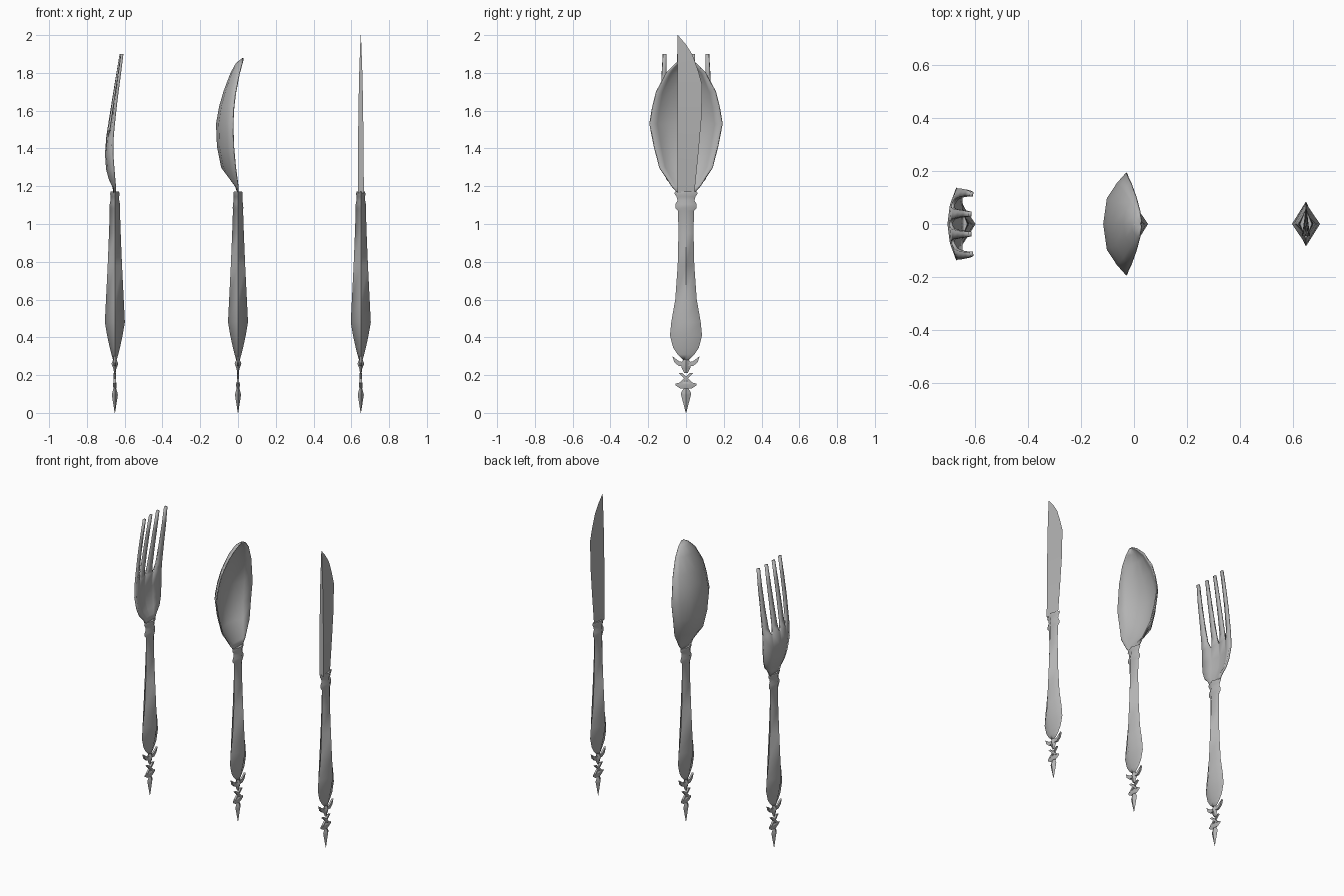
import bpy, bmesh, math

cube = bpy.data.objects.get("Cube")
if cube:
    bpy.data.objects.remove(cube, do_unlink=True)

steel = bpy.data.materials.new("grey_steel")
steel.use_nodes = True
COLOUR = (0.45, 0.45, 0.45, 1)
steel.diffuse_color = COLOUR
steel.node_tree.nodes["Principled BSDF"].inputs["Base Color"].default_value = COLOUR


def finish(bm, name, x, angle, thickness=0):
    """Turn a bmesh into a smooth-shaded object, optionally given thickness."""
    bmesh.ops.recalc_face_normals(bm, faces=bm.faces)
    mesh = bpy.data.meshes.new(name)
    bm.to_mesh(mesh)
    bm.free()
    mesh.materials.append(steel)
    obj = bpy.data.objects.new(name, mesh)
    bpy.context.collection.objects.link(obj)
    obj.location.x = x
    bpy.ops.object.select_all(action='DESELECT')
    obj.select_set(True)
    bpy.context.view_layer.objects.active = obj
    bpy.ops.object.shade_smooth_by_angle(angle=math.radians(angle))
    if thickness:
        mod = obj.modifiers.new("thickness", 'SOLIDIFY')
        mod.thickness = thickness
        mod.offset = 0
    return obj


def skin(bm, rings):
    """Closed skin through rings of points, capped at both ends."""
    loops = [[bm.verts.new(p) for p in ring] for ring in rings]
    n = len(loops[0])
    for a, b in zip(loops, loops[1:]):
        for i in range(n):
            j = (i + 1) % n
            bm.faces.new((a[i], a[j], b[j], b[i]))
    bm.faces.new(loops[0])
    bm.faces.new(loops[-1])


def diamond_loft(bm, rows):
    """Rows of (z, half depth in x, half width in y)."""
    skin(bm, [[(rx, 0, z), (0, ry, z), (-rx, 0, z), (0, -ry, z)]
              for z, rx, ry in rows])


def plate(bm, outline, half):
    """Flat plate from a (y, z) outline, mirrored onto both sides."""
    for side in (1, -1):
        skin(bm, [[(x, side * y, z) for y, z in outline] for x in (-half, half)])


def sheet(bm, rows, skip=lambda row, col: False):
    """Open surface through rows of points, leaving out skipped cells."""
    grid = [[bm.verts.new(p) for p in row] for row in rows]
    for r in range(len(grid) - 1):
        for c in range(len(grid[0]) - 1):
            if not skip(r, c):
                bm.faces.new((grid[r][c], grid[r][c + 1],
                              grid[r + 1][c + 1], grid[r + 1][c]))


# Handle and pointed ornament shared by all three pieces
HANDLE = [(0.275, 0.008, 0.010), (0.31, 0.018, 0.045), (0.345, 0.027, 0.068),
          (0.41, 0.041, 0.085), (0.48, 0.053, 0.078), (0.60, 0.047, 0.057),
          (0.78, 0.038, 0.044), (0.95, 0.031, 0.040), (1.07, 0.027, 0.042),
          (1.085, 0.028, 0.056), (1.105, 0.027, 0.056), (1.125, 0.023, 0.045),
          (1.145, 0.023, 0.050), (1.16, 0.025, 0.061), (1.172, 0.022, 0.058)]


def handle_set(name, x):
    bm = bmesh.new()
    diamond_loft(bm, HANDLE)
    finish(bm, name + "_handle", x, 75)
    bm = bmesh.new()
    # knob below the handle
    diamond_loft(bm, [(0.21, 0.004, 0.008), (0.235, 0.008, 0.022),
                      (0.26, 0.018, 0.026), (0.29, 0.006, 0.010)])
    # upturned horns
    plate(bm, [(0.0, 0.268), (0.035, 0.272), (0.072, 0.30),
               (0.062, 0.268), (0.038, 0.248), (0.0, 0.25)], 0.006)
    # crossed struts
    plate(bm, [(-0.04, 0.212), (-0.022, 0.212), (0.04, 0.155), (0.02, 0.155)], 0.006)
    # crossbar
    diamond_loft(bm, [(0.128, 0.007, 0.028), (0.145, 0.010, 0.055),
                      (0.155, 0.010, 0.055), (0.165, 0.006, 0.015)])
    # bottom spike
    diamond_loft(bm, [(0.0, 0.001, 0.001), (0.095, 0.016, 0.026),
                      (0.105, 0.014, 0.027), (0.135, 0.006, 0.010)])
    finish(bm, name + "_finial", x, 30)


for label, px in (("fork", -0.652), ("spoon", 0.0), ("knife", 0.65)):
    handle_set(label, px)

# Spoon bowl: rows of (z, x of the back, x of the rim, half width)
BOWL = [(1.165, 0.0, 0.0, 0.045), (1.20, -0.012, 0.0, 0.075),
        (1.30, -0.086, -0.013, 0.140), (1.41, -0.108, -0.023, 0.168),
        (1.53, -0.113, -0.027, 0.192), (1.62, -0.097, -0.022, 0.177),
        (1.70, -0.074, -0.012, 0.157), (1.80, -0.036, 0.008, 0.103),
        (1.85, -0.008, 0.022, 0.052), (1.875, 0.024, 0.029, 0.008)]
bm = bmesh.new()
sheet(bm, [[(rim + (back - rim) * f, u * w, z)
            for u, f in ((-1, 0), (-0.8, 0.4), (-0.5, 0.84), (0, 1),
                         (0.5, 0.84), (0.8, 0.4), (1, 0))]
           for z, back, rim, w in BOWL])
finish(bm, "spoon_bowl", 0.0, 60, 0.007)

# Fork head: rows of (z, x of the middle, x of the edges, half width, tine half width)
HEAD = [(1.165, -0.652, -0.652, 0.045, 0), (1.20, -0.660, -0.652, 0.065, 0),
        (1.235, -0.677, -0.655, 0.100, 0), (1.29, -0.692, -0.660, 0.122, 0),
        (1.37, -0.698, -0.666, 0.135, 0), (1.46, -0.691, -0.664, 0.134, 0.029),
        (1.51, -0.684, -0.660, 0.133, 0.020), (1.65, -0.662, -0.645, 0.132, 0.015),
        (1.78, -0.641, -0.628, 0.129, 0.012), (1.90, -0.621, -0.613, 0.122, 0.009)]
ROOT = 5
rows = []
for z, mid, edge, half, tine in HEAD:
    points = []
    for centre in (-1, -1 / 3, 1 / 3, 1):
        for side in (-1, 1):
            if tine:
                y = centre * (half - tine) + side * tine
            else:
                y = half * (centre * 0.784 + side * 0.216)
            points.append((edge + (mid - edge) * (1 - (y / half) ** 2), y, z))
    rows.append(points)
bm = bmesh.new()
# odd columns are the slots between the tines
sheet(bm, rows, lambda r, c: r >= ROOT and c % 2 == 1)
finish(bm, "fork_head", 0.0, 60, 0.013)

# Knife blade: thick flat spine tapering to a curved cutting edge
BLADE = [(1.165, 0.044, 0.016), (1.20, 0.048, 0.016), (1.38, 0.066, 0.015),
         (1.55, 0.081, 0.013), (1.735, 0.086, 0.010), (1.81, 0.065, 0.008),
         (1.895, 0.035, 0.005), (1.95, 0.0, 0.003), (2.0, -0.043, 0.0007)]
bm = bmesh.new()
skin(bm, [[(-t, -0.046, z), (t, -0.046, z), (0, y, z)] for z, y, t in BLADE])
finish(bm, "knife_blade", 0.65, 30)
